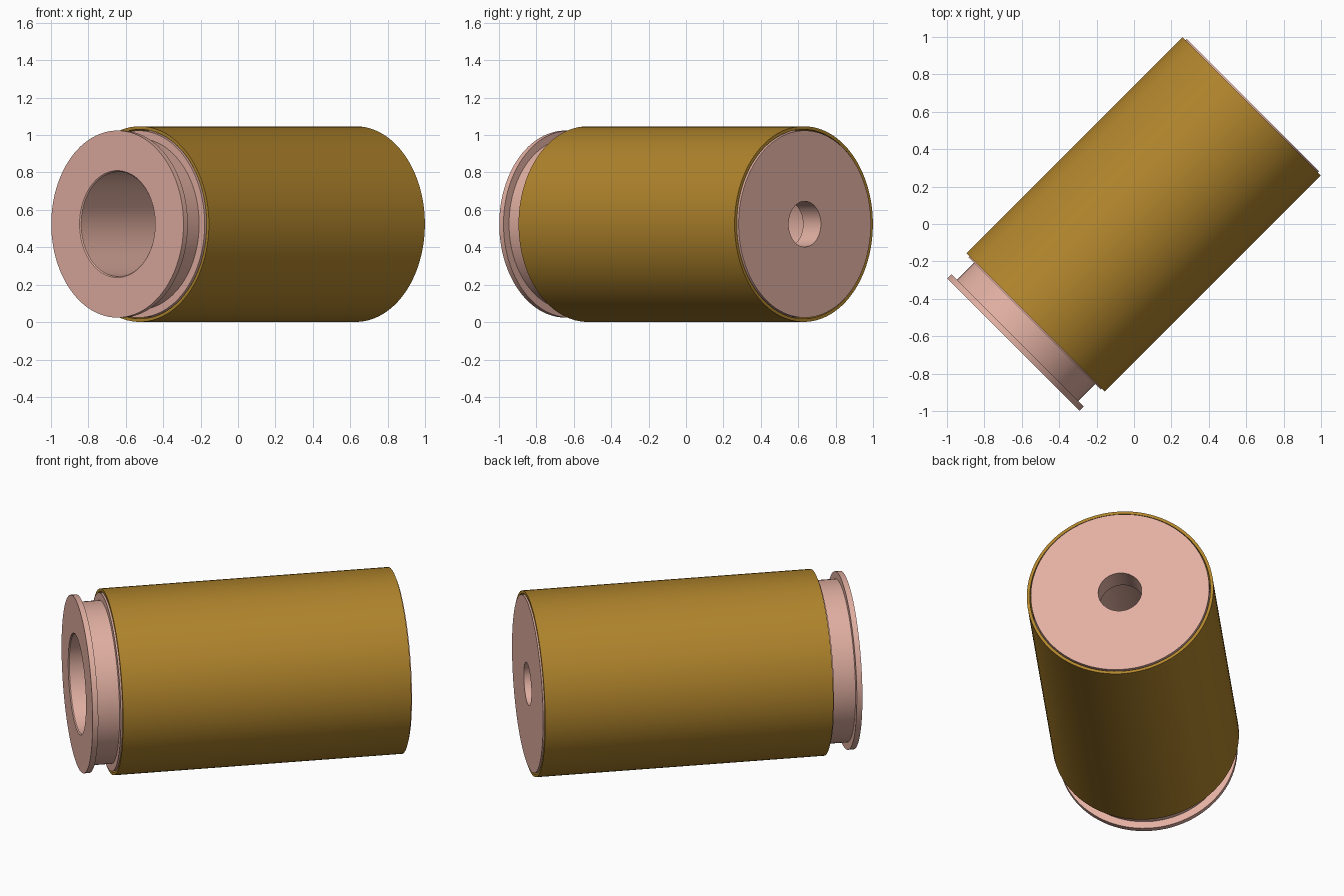
import bpy, bmesh
from math import pi, cos, sin, radians

if "Cube" in bpy.data.objects:
    bpy.data.objects.remove(bpy.data.objects["Cube"])

SEGMENTS = 96
CENTRE_Z = 0.524


def material(name, color):
    m = bpy.data.materials.new(name)
    m.diffuse_color = (*color, 1)
    m.use_nodes = True
    m.node_tree.nodes["Principled BSDF"].inputs["Base Color"].default_value = m.diffuse_color
    return m


def lathe(name, profile, mat):
    """Revolve a closed (along, radius) profile around the local x axis."""
    bm = bmesh.new()
    rings = []
    for i in range(SEGMENTS):
        a = 2 * pi * i / SEGMENTS
        rings.append([bm.verts.new((t, r * cos(a), r * sin(a))) for t, r in profile])
    n = len(profile)
    for i in range(SEGMENTS):
        p, q = rings[i], rings[(i + 1) % SEGMENTS]
        for j in range(n):
            k = (j + 1) % n
            bm.faces.new((p[j], p[k], q[k], q[j]))
    bmesh.ops.recalc_face_normals(bm, faces=bm.faces)
    mesh = bpy.data.meshes.new(name)
    bm.to_mesh(mesh)
    bm.free()
    mesh.materials.append(mat)
    ob = bpy.data.objects.new(name, mesh)
    bpy.context.collection.objects.link(ob)
    # The whole model lies on its side, turned 45 degrees
    ob.location.z = CENTRE_Z
    ob.rotation_euler.z = radians(45)
    bpy.ops.object.select_all(action='DESELECT')
    ob.select_set(True)
    bpy.context.view_layer.objects.active = ob
    bpy.ops.object.shade_smooth_by_angle(angle=radians(30))
    return ob


pink = material("pink", (0.76, 0.434, 0.361))
gold = material("gold", (0.434, 0.231, 0.025))

# Inner core: flange, groove, long body, wide bore and small hole in the end wall
lathe("core", [
    (-0.912, 0.286), (-0.912, 0.500), (-0.880, 0.500),
    (-0.880, 0.458), (-0.850, 0.458), (-0.752, 0.458),
    (-0.752, 0.500), (0.898, 0.500),
    (0.898, 0.122), (0.763, 0.122),
    (0.763, 0.280), (-0.906, 0.280),
], pink)

# Outer sleeve around the body
lathe("sleeve", [
    (-0.743, 0.506), (-0.743, 0.523), (0.890, 0.523), (0.890, 0.506),
], gold)
